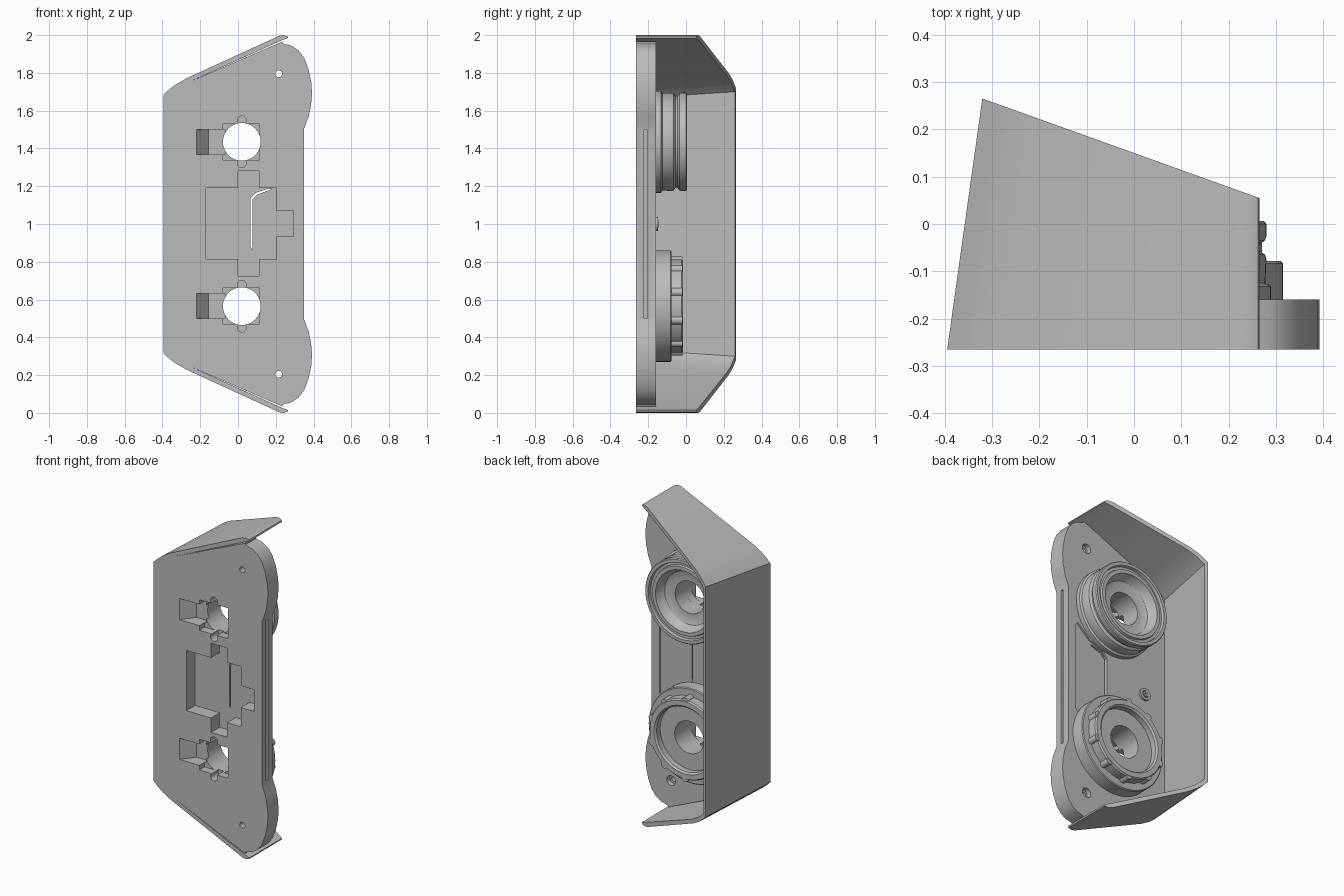
import bpy, bmesh, math
from mathutils import Vector

if "Cube" in bpy.data.objects:
    bpy.data.objects.remove(bpy.data.objects["Cube"], do_unlink=True)

grey = bpy.data.materials.new("mid_grey")
grey.use_nodes = True
colour = (0.5, 0.5, 0.5, 1)
grey.diffuse_color = colour
grey.node_tree.nodes["Principled BSDF"].inputs["Base Color"].default_value = colour

FRONT, BACK = -0.265, -0.16      # faces of the plate
HOLE_X, HOLE_Z = 0.02, (1.435, 0.565)


def finish(name, bm, smooth=True):
    bmesh.ops.recalc_face_normals(bm, faces=bm.faces[:])
    mesh = bpy.data.meshes.new(name)
    bm.to_mesh(mesh)
    bm.free()
    mesh.materials.append(grey)
    ob = bpy.data.objects.new(name, mesh)
    bpy.context.collection.objects.link(ob)
    if smooth:
        shade(ob)
    return ob


def select(ob):
    bpy.ops.object.select_all(action='DESELECT')
    ob.select_set(True)
    bpy.context.view_layer.objects.active = ob


def shade(ob):
    select(ob)
    bpy.ops.object.shade_smooth_by_angle(angle=math.radians(30))


def loft(bm, ring_a, y_a, ring_b, y_b):
    """Solid between two matching x-z outlines."""
    a = [bm.verts.new((x, y_a, z)) for x, z in ring_a]
    b = [bm.verts.new((x, y_b, z)) for x, z in ring_b]
    bm.faces.new(a)
    bm.faces.new(b[::-1])
    n = len(a)
    for i in range(n):
        bm.faces.new((a[i], b[i], b[(i + 1) % n], a[(i + 1) % n]))


def prism(name, outline, y_a, y_b, end=None, smooth=False):
    bm = bmesh.new()
    loft(bm, outline, y_a, end or outline, y_b)
    return finish(name, bm, smooth)


def rect(x0, x1, z0, z1):
    return [(x0, z0), (x1, z0), (x1, z1), (x0, z1)]


def disc(x, z, r, n=40):
    return [(x + r * math.cos(math.tau * i / n), z + r * math.sin(math.tau * i / n))
            for i in range(n)]


def flip(points):
    """Mirror an outline about mid height, keeping it running onward."""
    return [(x, 2 - z) for x, z in reversed(points)]


def cut(ob, cutter):
    mod = ob.modifiers.new("cut", 'BOOLEAN')
    mod.operation = 'DIFFERENCE'
    mod.solver = 'EXACT'
    mod.object = cutter
    select(ob)
    bpy.ops.object.modifier_apply(modifier=mod.name)
    bpy.data.objects.remove(cutter, do_unlink=True)


def lathe(name, profile, x, z, steps=64):
    """Closed (radius, y) profile turned about a front-to-back axis."""
    bm = bmesh.new()
    rings = []
    for i in range(steps):
        c, s = math.cos(math.tau * i / steps), math.sin(math.tau * i / steps)
        rings.append([bm.verts.new((x + r * c, y, z + r * s)) for r, y in profile])
    n = len(profile)
    for i in range(steps):
        a, b = rings[i], rings[(i + 1) % steps]
        for j in range(n):
            k = (j + 1) % n
            bm.faces.new((a[j], a[k], b[k], b[j]))
    return finish(name, bm)


# Wall outline: leaning side wall, rounded corners, sloping roof and floor
def roof_z(x):
    return 2.0 + 0.46 * (x - 0.225)


def wall_half(xl, drop):
    pts = [(xl, roof_z(xl) - 0.032), (xl + 0.025, roof_z(xl + 0.025) - 0.019),
           (xl + 0.06, roof_z(xl + 0.06) - 0.007), (xl + 0.12, roof_z(xl + 0.12))]
    return [(x, z - drop) for x, z in pts]


def wall_outline(y):
    xl = -0.395 + (y - FRONT) * 0.14
    outer = wall_half(xl, 0) + [(0.215, 1.995), (0.24, 2.0), (0.262, 1.994), (0.265, 1.985)]
    inner = wall_half(xl + 0.02, 0.026) + [(0.235, 1.974)]
    return flip(outer) + outer + inner[::-1] + flip(inner[::-1])


bm = bmesh.new()
loft(bm, wall_outline(FRONT), FRONT, wall_outline(0.3), 0.3)
# Slanted rear edge
bmesh.ops.bisect_plane(bm, geom=bm.verts[:] + bm.edges[:] + bm.faces[:],
                       plane_co=(-0.32, 0.265, 0), plane_no=Vector((0.21, 0.585, 0)),
                       clear_outer=True)
bmesh.ops.holes_fill(bm, edges=[e for e in bm.edges if e.is_boundary], sides=0)
walls = finish("side_walls", bm)

# Mounting plate with two ears
ear = [(0.235, 1.966), (0.237, 1.957), (0.25, 1.952), (0.285, 1.943), (0.32, 1.92),
       (0.35, 1.88), (0.373, 1.82), (0.388, 1.75), (0.392, 1.69), (0.386, 1.625),
       (0.373, 1.565), (0.35, 1.505)]
half = wall_half(-0.375, 0.026) + ear
plate = prism("mounting_plate", flip(half) + half, FRONT, BACK)

# Central stepped pocket with three tabs, blind at the back
pocket = [(-0.17, 0.815), (0, 0.815), (0, 0.725), (0.11, 0.725), (0.11, 0.815),
          (0.205, 0.815), (0.205, 0.935), (0.295, 0.935), (0.295, 1.07), (0.205, 1.07),
          (0.205, 1.19), (0.11, 1.19), (0.11, 1.28), (0, 1.28), (0, 1.19), (-0.17, 1.19)]
cut(plate, prism("pocket_cutter", pocket, -0.3, -0.18))

# Rear shallow panel, its gap, and the groove on the right edge
panel = [(0.07, 0.86), (0.09, 0.83), (0.19, 0.79), (0.28, 0.71), (0.295, 0.73),
         (0.295, 1.27), (0.28, 1.29), (0.19, 1.21), (0.09, 1.17), (0.07, 1.14)]
cut(plate, prism("panel_cutter", panel, -0.17, -0.1))
gap = [(0.066, 0.88), (0.076, 0.86), (0.076, 1.13), (0.1, 1.155), (0.18, 1.185),
       (0.16, 1.187), (0.095, 1.165), (0.066, 1.135)]
cut(plate, prism("gap_cutter", gap, -0.3, -0.1))
cut(plate, prism("groove_cutter", rect(0.338, 0.4, 0.5, 1.5), -0.222, -0.207))

for z in HOLE_Z:
    # Round bore, square seat, ramped slot and the two small keys
    cut(plate, prism("bore_cutter", disc(HOLE_X, z, 0.1), -0.3, -0.1))
    cut(plate, prism("seat_cutter", rect(-0.08, 0.115, z - 0.095, z + 0.095), -0.3, -0.215))
    cut(plate, prism("slot_cutter", rect(-0.22, -0.07, z - 0.066, z + 0.066), FRONT - 0.001,
                     -0.185, rect(-0.155, -0.07, z - 0.066, z + 0.066)))
    for side in (-1, 1):
        cut(plate, prism("key_cutter", disc(HOLE_X, z + side * 0.113, 0.024, 16), -0.3, -0.19))

for z in (1.795, 0.205):
    cut(plate, prism("screw_cutter", disc(0.215, z, 0.018, 20), -0.3, -0.1))
    cut(plate, prism("counterbore_cutter", disc(0.215, z, 0.03, 24), -0.19, -0.1))
shade(plate)

# Upper ring: grooved barrel with a dished, stepped face
lathe("upper_ring", [
    (0.1, BACK), (0.27, BACK), (0.27, -0.132), (0.258, -0.125), (0.26, -0.075),
    (0.257, -0.065), (0.243, -0.055), (0.243, -0.045), (0.257, -0.035), (0.26, -0.025),
    (0.26, 0), (0.255, 0.006), (0.236, 0.006), (0.232, -0.012), (0.216, -0.012),
    (0.212, 0), (0.19, 0), (0.182, -0.03), (0.165, -0.055), (0.14, -0.065), (0.1, -0.065)],
    HOLE_X, HOLE_Z[0])

# Lower ring: wide collar and a raised grip rim around a flat face
lathe("lower_ring", [
    (0.1, BACK), (0.295, BACK), (0.295, -0.083), (0.29, -0.078), (0.247, -0.078),
    (0.247, -0.024), (0.24, -0.015), (0.21, -0.015), (0.2, -0.025), (0.2, -0.06),
    (0.1, -0.06)], HOLE_X, HOLE_Z[1])
for i in range(10):
    a = math.tau * (i + 0.5) / 10
    x, z = HOLE_X + 0.24 * math.cos(a), HOLE_Z[1] + 0.24 * math.sin(a)
    prism(f"grip_rib_{i + 1}", disc(x, z, 0.022, 16), -0.08, -0.018, smooth=True)

# Small screw between the rings
lathe("screw_boss", [(0.022, BACK), (0.038, BACK), (0.038, -0.148), (0.022, -0.148)],
      -0.21, 1.0, 24)
lathe("screw_head", [(0.008, BACK), (0.018, BACK), (0.018, -0.145), (0.008, -0.145)],
      -0.21, 1.0, 16)
